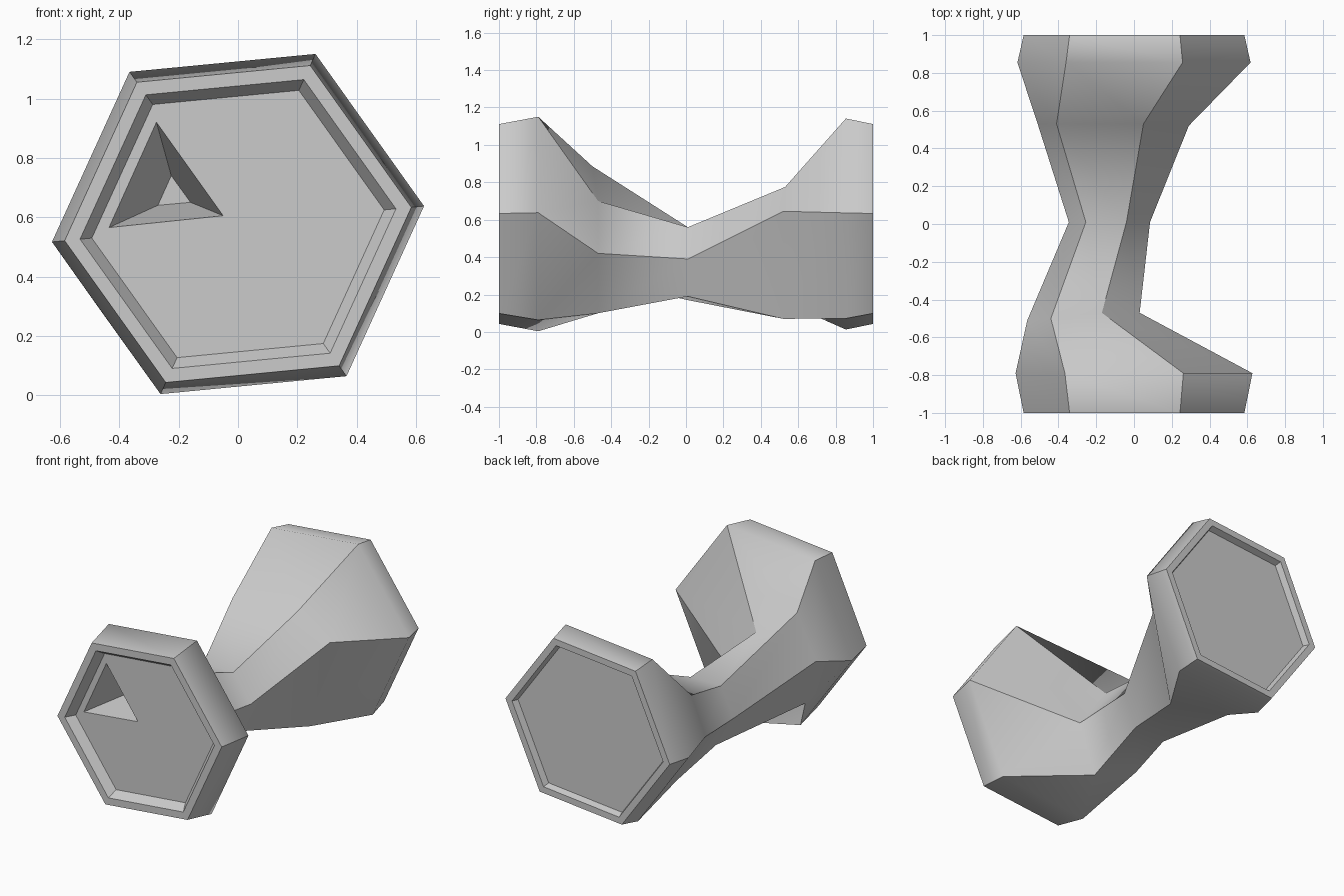
import bpy, bmesh, math
from mathutils import Vector

cube = bpy.data.objects.get("Cube")
if cube:
    bpy.data.objects.remove(cube, do_unlink=True)

# One plain grey material
grey = bpy.data.materials.new("plain_grey")
grey.use_nodes = True
grey.diffuse_color = (0.6, 0.6, 0.6, 1)
grey.node_tree.nodes["Principled BSDF"].inputs["Base Color"].default_value = (0.6, 0.6, 0.6, 1)

bm = bmesh.new()


def ring(points):
    return [bm.verts.new(p) for p in points]


def hexagon(y, radius):
    angles = [math.radians(5.5 + 60 * k) for k in range(6)]
    return ring([(radius * math.cos(a), y, 0.577 + radius * math.sin(a)) for a in angles])


def bridge(first, second, smooth=False):
    """Join two rings with quads, keeping the lengthwise edges crisp."""
    n = len(first)
    for i in range(n):
        j = (i + 1) % n
        face = bm.faces.new((first[i], first[j], second[j], second[i]))
        face.smooth = smooth
    for a, b in zip(first, second):
        bm.edges.get((a, b)).smooth = False


# Waisted hexagonal body, from the front end to the back end
front_end = hexagon(-1, 0.587)
front_neck = ring([(0.03, -0.47, 0.42), (-0.17, -0.47, 0.70), (-0.44, -0.50, 0.885),
                   (-0.565, -0.51, 0.60), (-0.47, -0.54, 0.295), (-0.085, -0.47, 0.10)])
waist = ring([(0.085, 0.01, 0.39), (-0.04, 0.01, 0.56), (-0.255, 0.01, 0.56),
              (-0.345, 0.01, 0.375), (-0.22, 0.01, 0.17), (-0.005, 0.01, 0.19)])
back_neck = ring([(0.29, 0.52, 0.645), (0.05, 0.53, 0.775), (-0.41, 0.53, 0.74),
                  (-0.51, 0.53, 0.50), (-0.30, 0.52, 0.16), (0.15, 0.52, 0.07)])
back_end = hexagon(1, 0.587)
body = [front_end, hexagon(-0.79, 0.63), front_neck, waist,
        back_neck, hexagon(0.855, 0.62), back_end]
for a, b in zip(body, body[1:]):
    bridge(a, b, smooth=True)


# Rims and shallow dished ends
def dish(end, y, lip_radius, floor_radius, depth):
    lip = hexagon(y, lip_radius)
    floor = hexagon(y - math.copysign(depth, y), floor_radius)
    bridge(end, lip)
    bridge(lip, floor)
    for loop in (end, lip, floor):
        for i in range(6):
            edge = bm.edges.get((loop[i - 1], loop[i]))
            if edge:
                edge.smooth = False
    return floor


front_floor = dish(front_end, -1, 0.535, 0.495, 0.055)
bm.faces.new(dish(back_end, 1, 0.54, 0.525, 0.04))

# Tapered triangular pocket sunk into the front dish
mouth = ring([(-0.275, -0.945, 0.92), (-0.435, -0.945, 0.565), (-0.05, -0.945, 0.605)])
pocket = ring([(-0.225, -0.665, 0.74), (-0.27, -0.665, 0.64), (-0.16, -0.665, 0.65)])
bridge(mouth, pocket)
bm.faces.new(pocket)
outline = [bm.edges.get((loop[i - 1], loop[i]))
           for loop in (front_floor, mouth) for i in range(len(loop))]
bmesh.ops.triangle_fill(bm, edges=outline, use_beauty=True, normal=Vector((0, -1, 0)))

bmesh.ops.recalc_face_normals(bm, faces=bm.faces[:])
mesh = bpy.data.meshes.new("waisted_body")
bm.to_mesh(mesh)
bm.free()
mesh.materials.append(grey)
bpy.context.collection.objects.link(bpy.data.objects.new("waisted_body", mesh))
